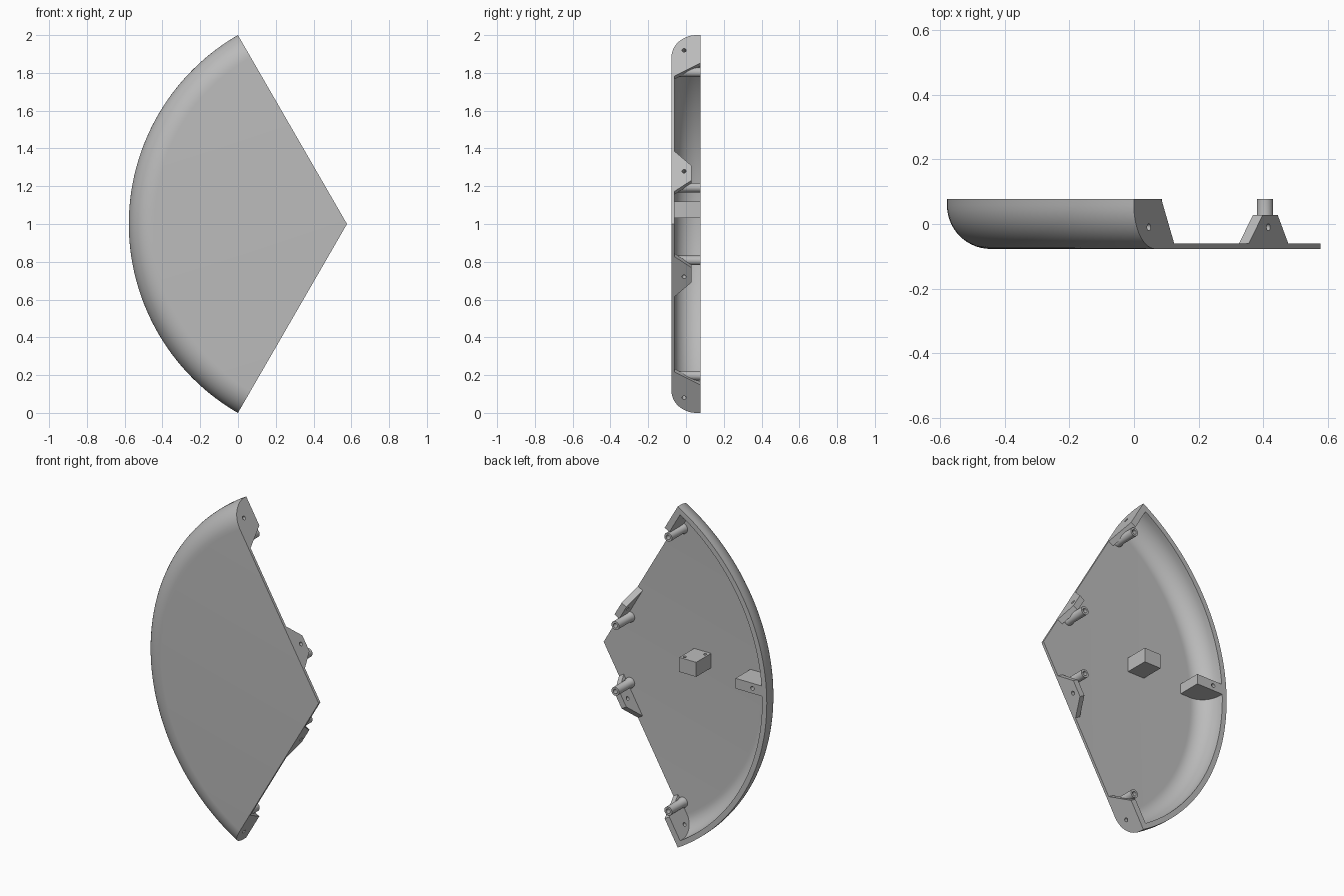
import bpy, bmesh
from math import sin, cos, pi, radians
from mathutils import Vector

cube = bpy.data.objects.get("Cube")
if cube:
    bpy.data.objects.remove(cube, do_unlink=True)

APEX_X, RADIUS, BACK, FRONT, FLOOR = 0.577, 1.155, 0.077, -0.077, -0.061
HALF = radians(60)

grey = bpy.data.materials.new("plain grey")
grey.use_nodes = True
grey.diffuse_color = (0.5, 0.5, 0.5, 1)
grey.node_tree.nodes["Principled BSDF"].inputs["Base Color"].default_value = (0.5, 0.5, 0.5, 1)


def finish(name, bm):
    bmesh.ops.remove_doubles(bm, verts=bm.verts, dist=1e-5)
    bmesh.ops.recalc_face_normals(bm, faces=bm.faces)
    mesh = bpy.data.meshes.new(name)
    bm.to_mesh(mesh)
    bm.free()
    obj = bpy.data.objects.new(name, mesh)
    bpy.context.collection.objects.link(obj)
    mesh.materials.append(grey)
    return obj


def lathe(name, profile, cx, cz, start, sweep, steps):
    """Turn a closed (radius, y) outline about an axis along y."""
    bm = bmesh.new()
    rings = []
    for i in range(steps + 1):
        a = start + sweep * i / steps
        rings.append([bm.verts.new((cx - r * cos(a), y, cz + r * sin(a))) for r, y in profile])
    n = len(profile)
    for one, two in zip(rings, rings[1:]):
        for j in range(n):
            k = (j + 1) % n
            if profile[j][0] > 0 or profile[k][0] > 0:
                bm.faces.new((one[j], one[k], two[k], two[j]))
    if sweep < 2 * pi - 0.01:
        bm.faces.new(rings[0])
        bm.faces.new(rings[-1])
    return finish(name, bm)


def prism(name, points, offset):
    """Extrude a flat outline along an offset."""
    bm = bmesh.new()
    face = bm.faces.new([bm.verts.new(p) for p in points])
    new = bmesh.ops.extrude_face_region(bm, geom=[face])["geom"]
    bmesh.ops.translate(bm, vec=offset, verts=[v for v in new if isinstance(v, bmesh.types.BMVert)])
    return finish(name, bm)


def drill(obj, centre, direction, radius, depth):
    """Cut a round hole reaching depth to each side of the centre."""
    direction = Vector(direction).normalized()
    bm = bmesh.new()
    bmesh.ops.create_cone(bm, cap_ends=True, segments=16, radius1=radius, radius2=radius, depth=2 * depth)
    bmesh.ops.rotate(bm, verts=bm.verts, matrix=direction.to_track_quat('Z', 'Y').to_matrix())
    bmesh.ops.translate(bm, verts=bm.verts, vec=Vector(centre))
    cutter = finish("hole_cutter", bm)
    cutter.hide_render = True
    mod = obj.modifiers.new("hole", 'BOOLEAN')
    mod.operation, mod.solver, mod.object = 'DIFFERENCE', 'EXACT', cutter
    bpy.context.view_layer.objects.active = obj
    bpy.ops.object.modifier_apply(modifier=mod.name)
    bpy.data.objects.remove(cutter, do_unlink=True)


# Rounded rim outlines, outside and inside
BEND_R, BEND_Y, N = 1.02, 0.058, 14
quarter = [i / N * pi / 2 for i in range(N + 1)]
outer = [(BEND_R + 0.135 * sin(t), BEND_Y - 0.135 * cos(t)) for t in quarter] + [(RADIUS, BACK)]
inner = [(RADIUS - 0.03, BACK)] + [
    (BEND_R + 0.105 * cos(t), BEND_Y - 0.119 * sin(t)) for t in quarter]

# Sector shell
lathe("sector_shell", [(0, FRONT)] + outer + inner + [(0, FLOOR)], APEX_X, 1, -HALF, 2 * HALF, 72)


def edge_point(r, y, side):
    return Vector((APEX_X - r * cos(HALF), y, 1 + side * r * sin(HALF)))


end_outline = inner + [(0.905, FLOOR), (0.985, BACK)]
mid_outline = [(0.196, FLOOR - 0.005), (0.266, 0.028), (0.358, 0.028), (0.45, FLOOR - 0.005)]
post_outline = [(0, FLOOR - 0.005), (0.03, FLOOR - 0.005), (0.03, FLOOR + 0.01), (0.025, FLOOR + 0.02),
                (0.025, BACK), (0.013, BACK), (0.013, 0.0), (0, 0.0)]

for side, word in ((1, "upper"), (-1, "lower")):
    inward = Vector((-sin(HALF), 0, -side * cos(HALF)))
    # Joining tabs along the straight edge
    for place, outline, hole_r in (("end", end_outline, 1.062), ("middle", mid_outline, 0.323)):
        tab = prism(f"{word}_{place}_tab", [edge_point(r, y, side) for r, y in outline], inward * 0.035)
        drill(tab, edge_point(hole_r, -0.01, side), inward, 0.011, 0.08)
    # Screw posts
    for place, x, dz in (("end", 0.062, 0.803), ("middle", 0.405, 0.193)):
        lathe(f"{word}_{place}_post", post_outline, x, 1 + side * dz, 0, 2 * pi, 24)

# Centre mounting block
block = prism("centre_block", [(x, y, 1.033) for x, y in (
    (-0.12, FLOOR - 0.005), (-0.01, FLOOR - 0.005), (-0.01, BACK), (-0.12, BACK))], (0, 0, 0.085))
for x, y in ((-0.03, 0.054), (-0.1, -0.035)):
    drill(block, (x, y, 1.118), (0, 0, 1), 0.009, 0.03)

# Mounting block against the curved rim
rim = prism("rim_block", [(APEX_X - r, y, 1.033) for r, y in inner] + [
    (-0.375, FLOOR, 1.033), (-0.375, BACK, 1.033)], (0, 0, 0.06))
drill(rim, (-0.485, BACK, 1.063), (0, 1, 0), 0.012, 0.05)

# Smooth shading with crisp edges
bpy.ops.object.select_all(action='DESELECT')
for obj in bpy.context.collection.objects:
    if obj.type == 'MESH' and grey.name in obj.data.materials:
        obj.select_set(True)
        bpy.context.view_layer.objects.active = obj
bpy.ops.object.shade_smooth_by_angle(angle=radians(30))
